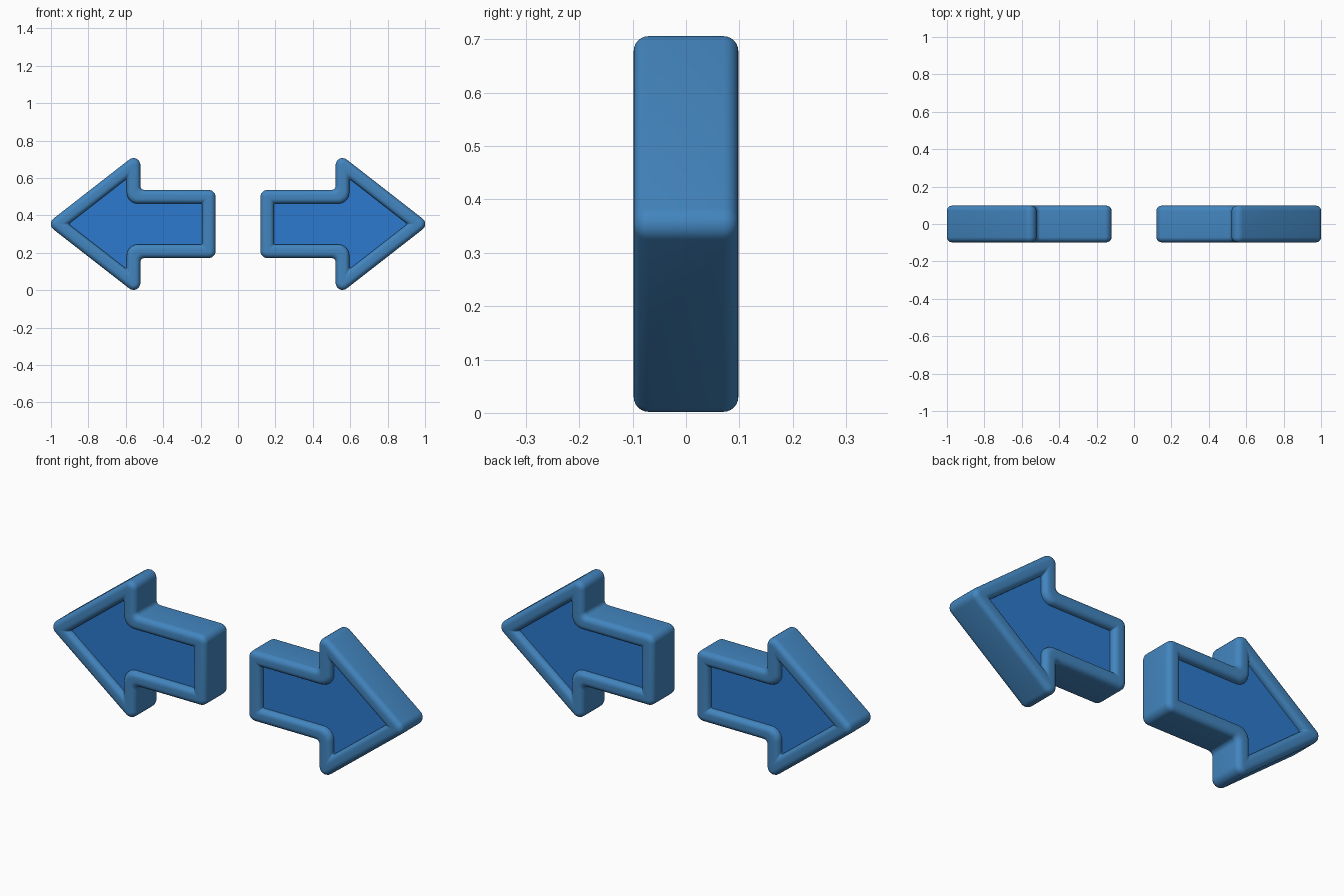
import bpy, bmesh, math
from mathutils import Vector

if "Cube" in bpy.data.objects:
    bpy.data.objects.remove(bpy.data.objects["Cube"])

CZ = 0.354          # height of the arrow axis
HALF = 0.098        # half thickness
RIM = 0.073         # rim width
PANEL_Y = 0.066     # half distance between the two recessed panels
SEG = 8

# Sharp outline of the right-pointing arrow (x, z), counter-clockwise
OUTLINE = [Vector(p) for p in (
    (0.12, CZ - 0.182), (0.522, CZ - 0.182), (0.522, CZ - 0.391), (1.024, CZ),
    (0.522, CZ + 0.391), (0.522, CZ + 0.182), (0.12, CZ + 0.182))]


def material(name, color):
    m = bpy.data.materials.new(name)
    m.diffuse_color = (*color, 1)
    m.use_nodes = True
    m.node_tree.nodes["Principled BSDF"].inputs["Base Color"].default_value = m.diffuse_color
    return m


def rounded_loop(inset, radius=0.037):
    """Outline moved inwards by inset, with every corner rounded."""
    pts, n = [], len(OUTLINE)
    for i, p in enumerate(OUTLINE):
        d0 = (p - OUTLINE[i - 1]).normalized()
        d1 = (OUTLINE[(i + 1) % n] - p).normalized()
        n0, n1 = Vector((-d0.y, d0.x)), Vector((-d1.y, d1.x))
        mitre = (n0 + n1) / (1 + n0.dot(n1))
        convex = d0.x * d1.y - d0.y * d1.x > 0
        r = max(radius - inset, 0.005) if convex else radius * 0.6 + inset * 0.5
        s = 1 if convex else -1
        centre = p + mitre * (inset + s * r)
        a0 = math.atan2(-s * n0.y, -s * n0.x)
        turn = s * math.acos(max(-1, min(1, d0.dot(d1))))
        for k in range(SEG + 1):
            a = a0 + turn * k / SEG
            pts.append(centre + r * Vector((math.cos(a), math.sin(a))))
    return pts


def finish(bm, name, mat):
    bmesh.ops.recalc_face_normals(bm, faces=bm.faces)
    me = bpy.data.meshes.new(name)
    bm.to_mesh(me)
    bm.free()
    me.materials.append(mat)
    ob = bpy.data.objects.new(name, me)
    bpy.context.collection.objects.link(ob)
    bpy.ops.object.select_all(action='DESELECT')
    ob.select_set(True)
    bpy.context.view_layer.objects.active = ob
    bpy.ops.object.shade_smooth_by_angle(angle=math.radians(40))


def rim_section():
    """Closed cross-section of the rim as (inset, y) pairs."""
    ro, ri, half = 0.028, 0.026, []
    for k in range(7):                       # outer edge rounding
        a = math.pi / 2 * k / 6
        half.append((ro - ro * math.cos(a), HALF - ro + ro * math.sin(a)))
    for k in range(7):                       # inner edge rounding
        a = math.pi / 2 * k / 6
        half.append((RIM - ri + ri * math.sin(a), HALF - ri + ri * math.cos(a)))
    half.append((RIM, PANEL_Y - 0.01))
    return half + [(o, -y) for o, y in reversed(half)]


def build_arrow(side, label):
    # Rounded rim
    bm = bmesh.new()
    rings = [[bm.verts.new((side * p.x, y, p.y)) for p in rounded_loop(o)]
             for o, y in rim_section()]
    for i, a in enumerate(rings):
        b = rings[(i + 1) % len(rings)]
        for j in range(len(a)):
            k = (j + 1) % len(a)
            bm.faces.new((a[j], a[k], b[k], b[j]))
    finish(bm, label + "_arrow_rim", rim_blue)

    # Recessed panel filling the rim, seen from both sides
    bm = bmesh.new()
    loop = rounded_loop(RIM + 0.0)
    front, back = [[bm.verts.new((side * p.x, y, p.y)) for p in loop]
                   for y in (-PANEL_Y, PANEL_Y)]
    bm.faces.new(front)
    bm.faces.new(back)
    finish(bm, label + "_arrow_panel", panel_blue)


rim_blue = material("steel blue", (0.055, 0.235, 0.52))
panel_blue = material("bright blue", (0.025, 0.195, 0.62))
build_arrow(1, "right")
build_arrow(-1, "left")
